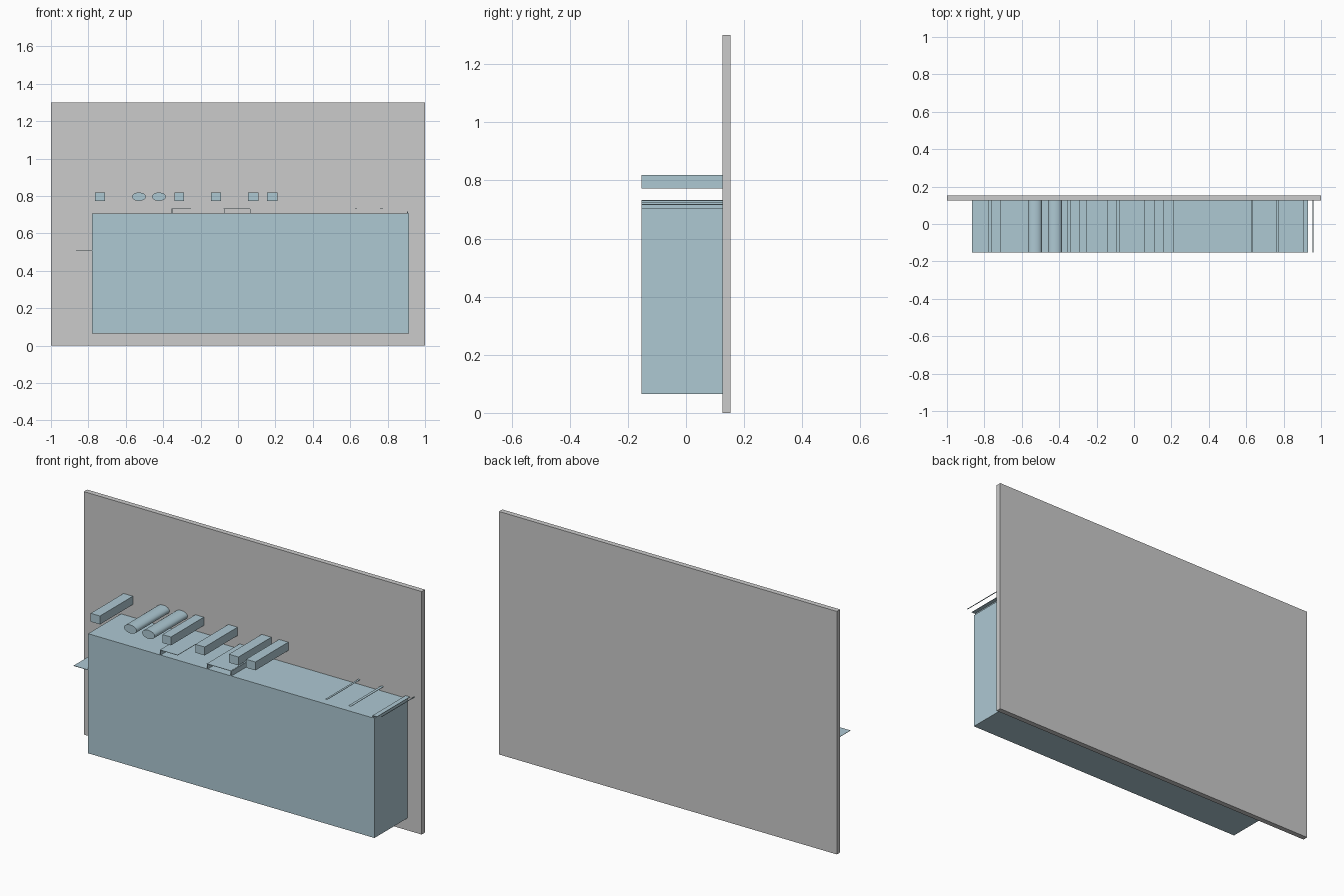
import bpy, math

if "Cube" in bpy.data.objects:
    bpy.data.objects.remove(bpy.data.objects["Cube"])

Y0, Y1 = -0.153, 0.125   # front and back of every projecting part

blue = bpy.data.materials.new("blue_grey")
blue.diffuse_color = (0.42, 0.58, 0.65, 1)
blue.use_nodes = True
blue.node_tree.nodes["Principled BSDF"].inputs["Base Color"].default_value = blue.diffuse_color


def prism(name, profile, y0=Y0, y1=Y1, mat=blue):
    """Extrude an x/z profile along y."""
    n = len(profile)
    verts = [(x, y, z) for y in (y0, y1) for x, z in profile]
    faces = [tuple(range(n)), tuple(range(2 * n - 1, n - 1, -1))]
    faces += [(i, i + n, (i + 1) % n + n, (i + 1) % n) for i in range(n)]
    mesh = bpy.data.meshes.new(name)
    mesh.from_pydata(verts, [], faces)
    obj = bpy.data.objects.new(name, mesh)
    bpy.context.collection.objects.link(obj)
    if mat:
        mesh.materials.append(mat)
    return obj


def bar(name, x0, x1, z0, z1, **kw):
    return prism(name, [(x0, z0), (x1, z0), (x1, z1), (x0, z1)], **kw)


# Upright back panel
bar("back_panel", -1, 1, 0, 1.3, y0=0.125, y1=0.153, mat=None)

# Main block
bar("main_block", -0.78, 0.915, 0.065, 0.705)

# Row of plain bars above the block
for i, (x0, x1) in enumerate([(-0.765, -0.71), (-0.34, -0.29), (-0.145, -0.09),
                              (0.053, 0.11), (0.155, 0.21)]):
    bar(f"upper_bar_{i + 1}", x0, x1, 0.773, 0.818)

# Oval rods in the same row
for i, cx in enumerate((-0.53, -0.423)):
    ring = [(cx + 0.037 * math.cos(math.tau * k / 32),
             0.796 + 0.0225 * math.sin(math.tau * k / 32)) for k in range(32)]
    rod = prism(f"oval_rod_{i + 1}", ring)
    bpy.ops.object.select_all(action='DESELECT')
    rod.select_set(True)
    bpy.context.view_layer.objects.active = rod
    bpy.ops.object.shade_smooth_by_angle(angle=math.radians(35))

# Thin ledges standing just above the block
for i, (x0, x1, z) in enumerate([(-0.355, -0.335, 0.732), (-0.078, -0.05, 0.732),
                                 (0.625, 0.636, 0.732), (0.76, 0.775, 0.732),
                                 (0.904, 0.93, 0.718), (0.955, 0.959, 0.726)]):
    bar(f"ledge_{i + 1}", x0, x1, z - 0.002, z)

# Thin upright fins below the ledges
for i, (x, z) in enumerate([(-0.353, 0.731), (-0.074, 0.731),
                            (0.066, 0.731), (0.906, 0.717)]):
    bar(f"fin_{i + 1}", x - 0.002, x + 0.002, 0.705, z)

# Wider flat plates
bar("flat_plate_1", -0.335, -0.25, 0.73, 0.732)
bar("flat_plate_2", -0.05, 0.065, 0.73, 0.732)

# Flat plate out of the left side
bar("side_plate", -0.866, -0.78, 0.509, 0.511)
